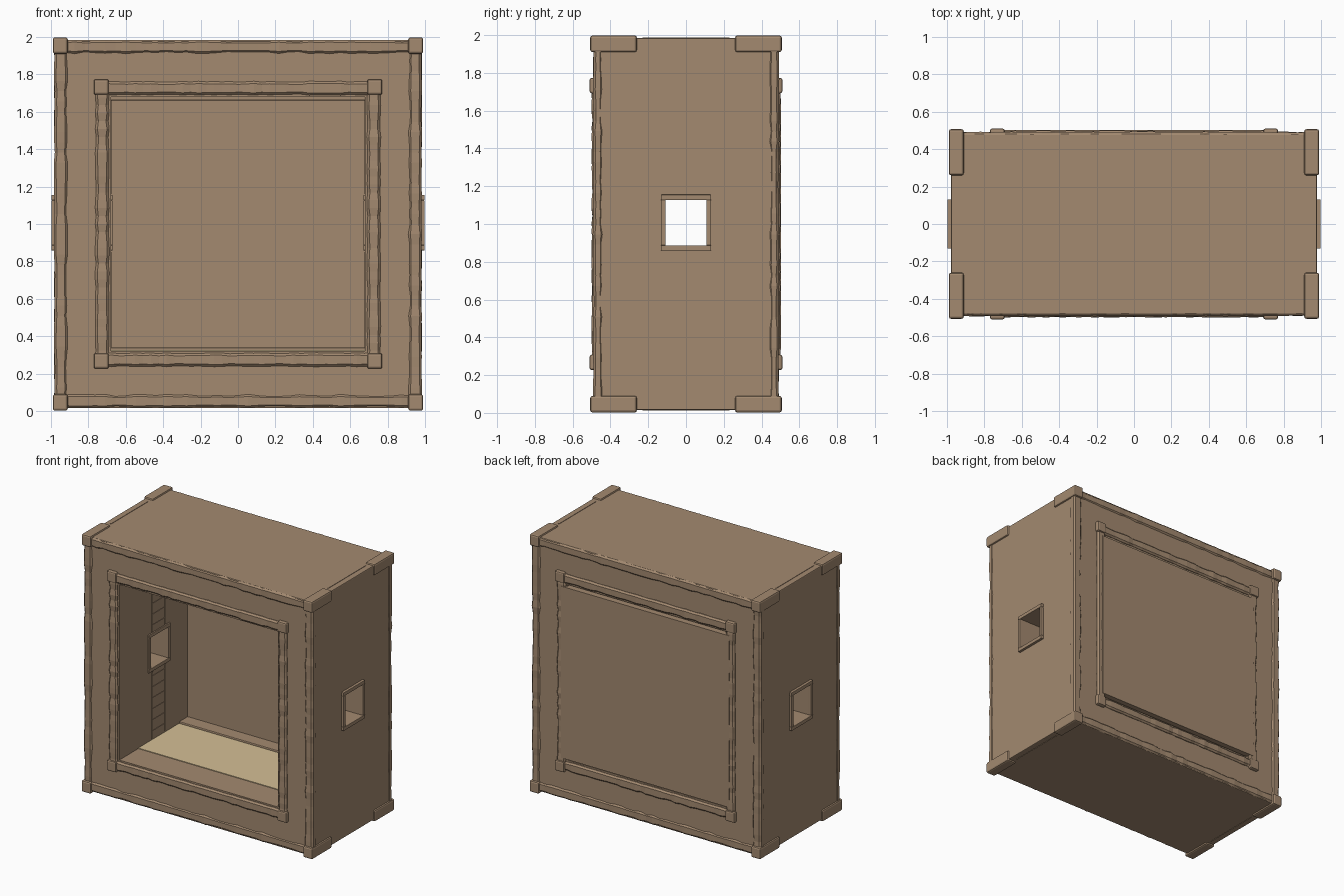
import bpy, bmesh, random
from mathutils import Vector

random.seed(4)
old = bpy.data.objects.get("Cube")
if old:
    bpy.data.objects.remove(old, do_unlink=True)


def material(name, rgb):
    m = bpy.data.materials.new(name)
    m.use_nodes = True
    m.diffuse_color = (*rgb, 1)
    bsdf = m.node_tree.nodes["Principled BSDF"]
    bsdf.inputs["Base Color"].default_value = (*rgb, 1)
    bsdf.inputs["Roughness"].default_value = 0.9
    return m


STONE = material("brown stone", (0.366, 0.252, 0.162))
SAND = material("pale sand", (0.66, 0.52, 0.30))


def box(name, lo, hi, mat=STONE, bevel=0.0, flare=None):
    """Box between two corners; flare = (axis, sign, amount) widens one end."""
    lo, hi = Vector(lo), Vector(hi)
    mid, size = (lo + hi) / 2, hi - lo
    bm = bmesh.new()
    bmesh.ops.create_cube(bm, size=1)
    for v in bm.verts:
        v.co = Vector(a * b for a, b in zip(v.co, size))
        if flare and v.co[flare[0]] * flare[1] > 0:
            for k in range(3):
                if k != flare[0]:
                    v.co[k] *= flare[2]
        v.co += mid
    if bevel:
        bmesh.ops.bevel(bm, geom=bm.edges[:], offset=bevel, segments=2,
                        affect='EDGES', profile=0.5)
    mesh = bpy.data.meshes.new(name)
    bm.to_mesh(mesh)
    bm.free()
    mesh.materials.append(mat)
    ob = bpy.data.objects.new(name, mesh)
    bpy.context.collection.objects.link(ob)
    return ob


def rough_bar(name, lo, hi, axis, steps=36):
    """Hand-hewn bar: an octagonal section swept along one axis with small ripples."""
    lo, hi = Vector(lo), Vector(hi)
    mid, half = (lo + hi) / 2, (hi - lo) / 2
    u, w = [k for k in range(3) if k != axis]
    c = 0.012
    a, b = half[u], half[w]
    section = [(a, b - c), (a - c, b), (c - a, b), (-a, b - c),
               (-a, c - b), (c - a, -b), (a - c, -b), (a, c - b)]
    bm = bmesh.new()
    rings = []
    for i in range(steps + 1):
        swell = random.uniform(-0.004, 0.002)
        ring = []
        for p, q in section:
            co = mid.copy()
            co[axis] = lo[axis] + (hi[axis] - lo[axis]) * i / steps
            co[u] += p + (swell if p > 0 else -swell)
            co[w] += q + (swell if q > 0 else -swell)
            ring.append(bm.verts.new(co))
        rings.append(ring)
    for r, s in zip(rings, rings[1:]):
        for j in range(8):
            k = (j + 1) % 8
            bm.faces.new((r[j], r[k], s[k], s[j]))
    bm.faces.new(rings[0])
    bm.faces.new(rings[-1])
    bmesh.ops.recalc_face_normals(bm, faces=bm.faces[:])
    mesh = bpy.data.meshes.new(name)
    bm.to_mesh(mesh)
    bm.free()
    mesh.materials.append(STONE)
    ob = bpy.data.objects.new(name, mesh)
    bpy.context.collection.objects.link(ob)
    return ob


def ordered(*pairs):
    """Turn per-axis ranges in any order into low and high corners."""
    return [min(p) for p in pairs], [max(p) for p in pairs]


def side_frame(name, x0, x1, inner, outer):
    """Square window surround in a side wall; inner and outer are (y, z) half sizes."""
    (iy, iz), (oy, oz) = inner, outer
    for label, z in (("sill", (1.007 - oz, 1.007 - iz)), ("lintel", (1.007 + iz, 1.007 + oz))):
        box(name + "_" + label, *ordered((x0, x1), (-oy, oy), z), bevel=0.003)
    for label, s in (("front_jamb", -1), ("back_jamb", 1)):
        box(name + "_" + label, *ordered((x0, x1), (s * iy, s * oy),
                                         (1.007 - iz, 1.007 + iz)), bevel=0.003)


# Thick shell with a square tunnel front to back and a window through both sides
shell = box("shell", (-0.978, -0.482, 0.015), (0.978, 0.482, 1.985), bevel=0.006)
cutters = [box("room_cutter", (-0.68, -1, 0.32), (0.68, 1, 1.68)),
           box("window_cutter", (-2, -0.11, 0.887), (2, 0.11, 1.127))]
for cutter in cutters:
    cutter.hide_render = True
    mod = shell.modifiers.new("cut", 'BOOLEAN')
    mod.operation, mod.object, mod.solver = 'DIFFERENCE', cutter, 'EXACT'
bpy.context.view_layer.objects.active = shell
for mod in list(shell.modifiers):
    bpy.ops.object.modifier_apply(modifier=mod.name)
for cutter in cutters:
    bpy.data.objects.remove(cutter, do_unlink=True)

# Back panel, floor and the low sills at the back of the room
box("back_panel", (-0.72, 0.35, 0.335), (0.72, 0.503, 1.665))
box("room_floor", (-0.68, -0.25, 0.315), (0.68, 0.25, 0.325), SAND)
for name, z0, z1 in (("bottom", 0.31, 0.34), ("top", 1.66, 1.69)):
    box(name + "_back_sill", (-0.68, 0.25, z0), (0.68, 0.36, z1), bevel=0.006)

# Rough bars and corner blocks: outer edge frame and opening frame, front and back
for face, f in (("front", -1), ("back", 1)):
    for part, a, b, depth in (("edge", 0.912, 0.983, 0.492), ("opening", 0.69, 0.762, 0.499)):
        for label, s in (("right", -1), ("left", 1)):
            rough_bar(f"{face}_{part}_{label}_bar", *ordered(
                (s * a, s * b), (f * 0.44, f * depth), (1 - b, 1 + b)), axis=2)
        for label, s in (("bottom", -1), ("top", 1)):
            rough_bar(f"{face}_{part}_{label}_bar", *ordered(
                (-b, b), (f * 0.44, f * depth), (1 + s * a, 1 + s * b)), axis=0)
    for sx, side in ((-1, "right"), (1, "left")):
        for sz, level in ((-1, "bottom"), (1, "top")):
            box(f"{face}_{level}_{side}_corner_cap", *ordered(
                (sx * 0.91, sx * 0.99), (f * 0.26, f * 0.507),
                (1 + sz * 0.91, 1 + sz * 0.998)), bevel=0.012)
            box(f"{face}_{level}_{side}_opening_cap", *ordered(
                (sx * 0.69, sx * 0.772), (f * 0.44, f * 0.51),
                (1 + sz * 0.69, 1 + sz * 0.775)), bevel=0.01, flare=(1, f, 0.95))

for side, s in (("right", -1), ("left", 1)):
    # Window surrounds outside and inside
    side_frame(side + "_outer_window", s * 0.97, s * 0.998, (0.108, 0.12), (0.132, 0.148))
    side_frame(side + "_inner_window", s * 0.67, s * 0.69, (0.108, 0.12), (0.132, 0.148))
    # Seam strips between the corner caps
    for level, z in (("bottom", 0.012), ("top", 1.982)):
        box(f"{side}_{level}_seam", *ordered(
            (s * 0.928, s * 0.935), (-0.23, 0.23), (z, z + 0.006)))
    # Shallow ladder strip on the room wall, above and below the window
    for level, z0, z1 in (("lower", 0.34, 0.85), ("upper", 1.16, 1.66)):
        for y in (-0.09, 0.07):
            box(f"{side}_{level}_ladder_rail", *ordered(
                (s * 0.676, s * 0.685), (y, y + 0.015), (z0, z1)))
        for i in range(6):
            z = z0 + (z1 - z0) * (i + 0.5) / 6
            box(f"{side}_{level}_ladder_rung", *ordered(
                (s * 0.677, s * 0.685), (-0.08, 0.08), (z, z + 0.012)))
